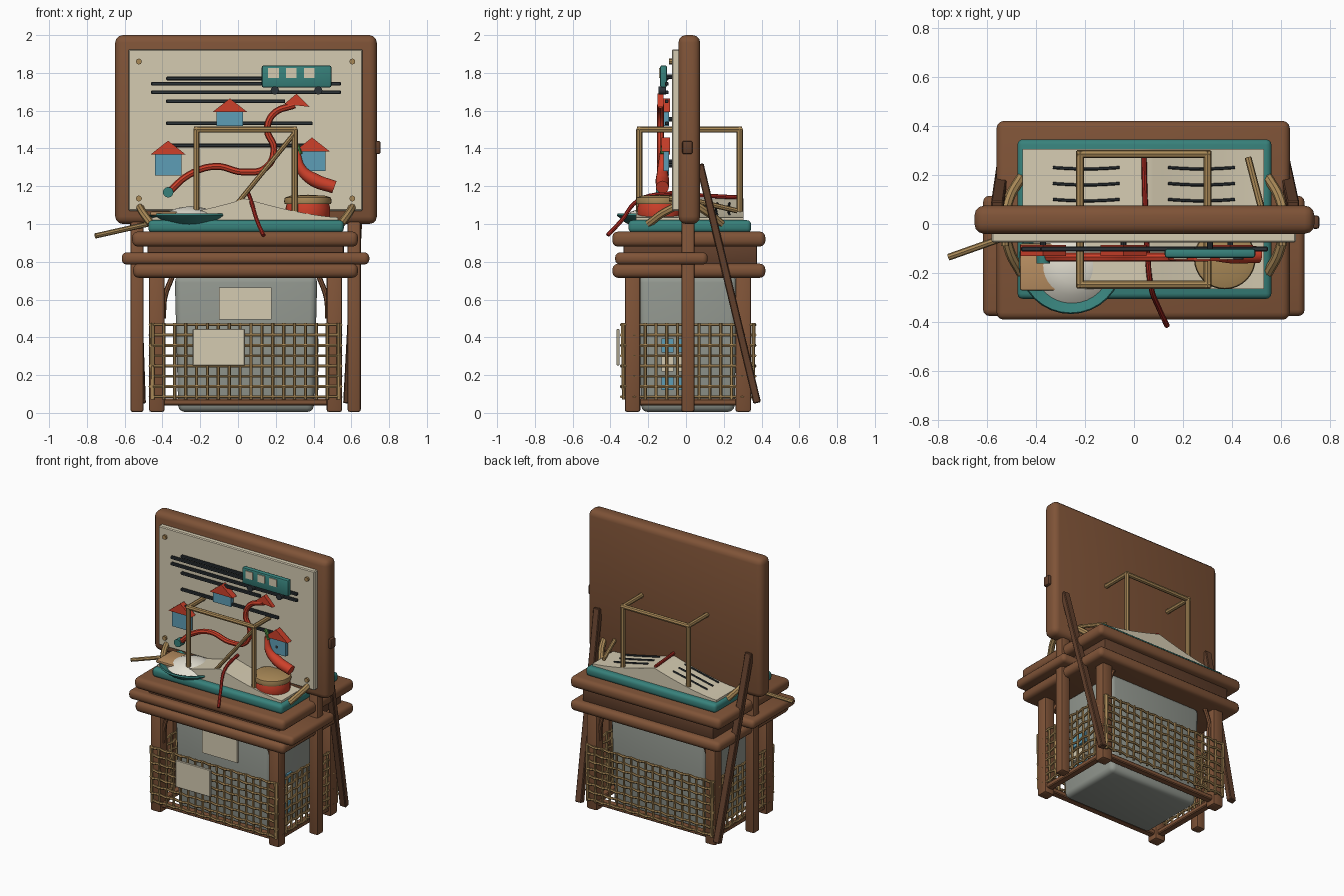
import bpy, bmesh, math
from mathutils import Vector

if "Cube" in bpy.data.objects:
    bpy.data.objects.remove(bpy.data.objects["Cube"])


def mat(name, r, g, b):
    m = bpy.data.materials.new(name)
    m.diffuse_color = [(c / 255) ** 2.2 for c in (r, g, b)] + [1]
    m.use_nodes = True
    m.node_tree.nodes["Principled BSDF"].inputs["Base Color"].default_value = m.diffuse_color
    return m


WOOD, DARK = mat("wood", 126, 84, 58), mat("dark_wood", 98, 66, 48)
CREAM, TEAL = mat("paper", 212, 202, 176), mat("teal", 58, 128, 122)
GOLD, RED = mat("cane", 168, 136, 88), mat("red", 204, 66, 46)
BLUE, BLACK = mat("blue", 94, 156, 180), mat("charcoal", 48, 54, 58)
GREY, TAN = mat("bin_grey", 145, 150, 142), mat("tan", 184, 142, 98)
RICE, GREEN = mat("rice", 226, 222, 208), mat("green", 70, 120, 60)
CRIMSON = mat("ribbon_red", 165, 45, 38)


def finish(ob, m):
    ob.data.materials.append(m)
    bpy.ops.object.select_all(action='DESELECT')
    ob.select_set(True)
    bpy.context.view_layer.objects.active = ob
    bpy.ops.object.shade_smooth_by_angle(angle=math.radians(35))
    return ob


def from_bm(name, bm, m):
    bmesh.ops.recalc_face_normals(bm, faces=bm.faces)
    me = bpy.data.meshes.new(name)
    bm.to_mesh(me)
    bm.free()
    ob = bpy.data.objects.new(name, me)
    bpy.context.collection.objects.link(ob)
    return finish(ob, m)


def box(name, x, y, z, m, bev=0.0, seg=2, taper=1.0):
    """Box from (min, max) ranges, with bevel and optional bottom taper."""
    bm = bmesh.new()
    bmesh.ops.create_cube(bm, size=1)
    for v in bm.verts:
        k = taper if v.co.z < 0 else 1
        v.co = [(a + b) / 2 + c * (b - a) * s for (a, b), c, s in zip((x, y, z), v.co, (k, k, 1))]
    if bev:
        bmesh.ops.bevel(bm, geom=bm.edges[:], offset=bev, segments=seg, profile=0.5, affect='EDGES')
    return from_bm(name, bm, m)


def tube(name, paths, r, m, smooth=False, radii=None, res=2):
    """Round rods along one or more point paths, as a single mesh."""
    cu = bpy.data.curves.new(name, 'CURVE')
    cu.dimensions, cu.bevel_depth, cu.bevel_resolution = '3D', r, res
    cu.use_fill_caps, cu.resolution_u = True, 6
    for pts in paths:
        sp = cu.splines.new('BEZIER' if smooth else 'POLY')
        dst = sp.bezier_points if smooth else sp.points
        dst.add(len(pts) - 1)
        for i, p in enumerate(pts):
            dst[i].co = p if smooth else (*p, 1)
            dst[i].radius = radii[i] if radii else 1
            if smooth:
                dst[i].handle_left_type = dst[i].handle_right_type = 'AUTO'
    ob = bpy.data.objects.new(name, cu)
    bpy.context.collection.objects.link(ob)
    bpy.ops.object.select_all(action='DESELECT')
    ob.select_set(True)
    bpy.context.view_layer.objects.active = ob
    bpy.ops.object.convert(target='MESH')
    return finish(bpy.context.view_layer.objects.active, m)


def lathe(name, profile, cx, cy, m, n=32):
    bm = bmesh.new()
    vs = [bm.verts.new((cx + r, cy, z)) for r, z in profile]
    es = [bm.edges.new(p) for p in zip(vs, vs[1:])]
    bmesh.ops.spin(bm, geom=vs + es, cent=(cx, cy, 0), axis=(0, 0, 1), angle=math.tau, steps=n)
    bmesh.ops.remove_doubles(bm, verts=bm.verts, dist=1e-4)
    return from_bm(name, bm, m)


def prism(name, xz, y0, y1, m):
    """Extrude an x-z outline along y."""
    bm = bmesh.new()
    f = bm.faces.new([bm.verts.new((x, y0, z)) for x, z in xz])
    new = bmesh.ops.extrude_face_region(bm, geom=[f])['geom']
    bmesh.ops.translate(bm, vec=(0, y1 - y0, 0), verts=[v for v in new if isinstance(v, bmesh.types.BMVert)])
    return from_bm(name, bm, m)


# Display board with posts, braces, paper and pins
box("board", (-.65, .735), (-.04, .075), (1, 2), WOOD, .04, 3)
box("board_paper", (-.58, .66), (-.075, -.035), (1.07, 1.925), CREAM, .006, 1)
for x in (-.535, .615):
    box("board_post", (x - .035, x + .035), (-.025, .045), (0.005, 1.02), WOOD, .012)
    brace = box("board_brace", (-.025, .025), (-.02, .02), (-.65, .65), DARK, .005, 1)
    brace.location = (x, .225, .685)
    brace.rotation_euler = (math.radians(13.5), math.radians(3 if x > 0 else -2), 0)
    for z in (1.135, 1.86):
        px = -.525 if x < 0 else .605
        tube("board_pin", [[(px, -.07, z), (px, -.09, z)]], .016, GOLD)
box("side_hook", (.725, .755), (-.02, .035), (1.37, 1.44), DARK, .01)

# Table: slabs, apron, legs, rails and curved corner braces
box("top_slab", (-.56, .635), (-.39, .42), (.88, .96), WOOD, .03, 3)
box("lower_slab", (-.555, .635), (-.39, .42), (.715, .79), WOOD, .03, 3)
box("shelf_slab", (-.615, .695), (-.375, .115), (.785, .85), WOOD, .026, 3)
box("apron", (-.48, .56), (-.33, .375), (.78, .89), DARK, .01)
for x in (-.43, .51):
    for y in (-.283, .303):
        box("leg", (x - .041, x + .041), (y - .041, y + .041), (.005, .73), WOOD, .012)
        s = 1 if x < 0 else -1
        tube("corner_brace", [[(x + .035 * s, y, .5), (x + .042 * s, y, .61), (x + .085 * s, y, .73)]],
             .014, WOOD, True)
    box("side_rail", (x - .025, x + .025), (-.25, .27), (.04, .075), WOOD, .006, 1)
for y in (-.283, .303):
    box("long_rail", (-.4, .48), (y - .025, y + .025), (.04, .075), WOOD, .006, 1)

# Storage bin with labels and a striped side
box("bin", (-.335, .42), (-.25, .27), (.005, .725), GREY, .035, 3, .95)
box("bin_label", (-.1, .178), (-.265, -.24), (.495, .665), CREAM)
for i, c in enumerate((BLUE, CREAM, BLUE)):
    z = .12 + i * .1
    box("side_swatch", (.40, .426), (-.13, -.065), (z, z + .075), c)
    box("side_swatch_inner", (.40, .426), (-.05, .01), (z, z + .075), c)


# Woven cane panels on all four sides
def weave(name, a, b, nrm, n):
    a, b, nrm = Vector(a), Vector(b), Vector(nrm)
    rods = []
    for i in range(n):
        p = a.lerp(b, i / (n - 1))
        rods.append([p + Vector((0, 0, .07)), p + nrm * .006 + Vector((0, 0, .475))])
    for j in range(8):
        z = Vector((0, 0, .085 + j * .0545))
        rods.append([a.lerp(b, i / (n - 1)) + nrm * (.01 if (i + j) % 2 else -.004) + z for i in range(n)])
    tube(name, rods, .0085, GOLD, res=1)


weave("weave_front", (-.45, -.332, 0), (.53, -.332, 0), (0, -1, 0), 18)
weave("weave_back", (-.45, .355, 0), (.53, .355, 0), (0, 1, 0), 18)
weave("weave_left", (-.455, -.33, 0), (-.455, .355, 0), (-1, 0, 0), 13)
weave("weave_right", (.535, -.33, 0), (.535, .355, 0), (1, 0, 0), 13)
box("hanging_card", (-.24, .037), (-.368, -.352), (.25, .445), CREAM, .004, 1)

# Tray with bowed handles
box("tray", (-.475, .56), (-.305, .345), (.955, 1.02), TEAL, .022, 3)
for s, x0 in ((-1, -.46), (1, .545)):
    tube("tray_handle", [[(x0, -.2, 1.0), (x0 + s * .05, -.1, 1.07), (x0 + s * .065, .02, 1.11),
                          (x0 + s * .05, .1, 1.07), (x0, .19, 1.0)]], .021, GOLD, True)
tube("long_stick", [[(.465, .27, 1.07), (.52, .06, 1.12)]], .014, GOLD)


# Open book: pages rise toward the spine, with text strokes and ribbon
def page_z(x):
    t = min(1, abs(x - .04) / .495)
    return 1.035 + .1 * (1 - t) ** 1.5


xs = [-.455 + .985 * i / 24 for i in range(25)]
prism("open_book", [(x, page_z(x)) for x in xs] + [(.53, 1.015), (-.455, 1.015)], -.265, .305, CREAM)
strokes = []
for y in (.1, .165, .23):
    for x0, x1 in ((-.33, -.06), (.14, .41)):
        strokes.append([(x0 + (x1 - x0) * k / 6, y - .006 * math.sin(k * math.pi / 6),
                         page_z(x0 + (x1 - x0) * k / 6) + .004) for k in range(7)])
tube("text_strokes", strokes, .006, BLACK, res=1)
tube("ribbon", [[(.04, .29, 1.14), (.045, .1, 1.15), (.055, -.12, 1.16), (.07, -.26, 1.12),
                 (.1, -.34, 1.02), (.135, -.415, .94)]], .011, CRIMSON, True)

# Cane cube frame with a diagonal stick
X, Y = (-.22, .3), (-.247, .285)
tube("cube_frame_posts", [[(x, y, 1.03), (x, y, 1.5)] for x in X for y in Y], .0165, GOLD)
tube("cube_frame_top", [[(x, Y[0] - .012, 1.5), (x, Y[1] + .012, 1.5)] for x in X]
     + [[(X[0] - .012, y, 1.5), (X[1] + .012, y, 1.5)] for y in Y], .0165, GOLD)
tube("diagonal_stick", [[(-.06, -.25, 1.04), (.295, -.25, 1.475)]], .013, GOLD)

# Bowl of rice, flat paddle
lathe("bowl", [(0, .97), (.1, .97), (.17, 1.01), (.212, 1.045), (.207, 1.055), (.19, 1.05), (.15, 1.025), (0, 1.01)],
      -.258, -.155, TEAL)
lathe("rice", [(0, 1.095), (.07, 1.085), (.12, 1.065), (.16, 1.03), (0, 1.025)], -.25, -.17, RICE)
box("paddle_blade", (-.465, -.28), (-.27, -.08), (1.045, 1.065), TAN, .007)
tube("paddle_handle", [[(-.755, -.135, .937), (-.43, -.02, 1.01)]], .014, GOLD)

# Lidded pot
lathe("pot", [(0, 1.01), (.105, 1.01), (.118, 1.03), (.118, 1.085), (.11, 1.115), (0, 1.115)], .37, -.14, RED)
lathe("pot_lid", [(0, 1.105), (.122, 1.105), (.126, 1.12), (.122, 1.14), (.09, 1.15), (0, 1.155)], .37, -.14, GOLD)

# Pepper with stem
tube("pepper", [[(.315, -.125, 1.385), (.335, -.125, 1.29), (.4, -.125, 1.235), (.51, -.125, 1.195)]],
     .036, RED, True, [.35, .75, 1, .95], 4)
tube("pepper_stem", [[(.33, -.125, 1.37), (.315, -.12, 1.41), (.295, -.11, 1.425)]], .013, GREEN, True)

# Map lines, route and houses
for x0, x1, z in ((-.38, .25, 1.77), (-.46, .545, 1.742), (-.46, .545, 1.697), (-.38, .25, 1.65),
                  (-.38, .395, 1.533), (-.38, .395, 1.415)):
    box("map_line", (x0, x1), (-.112, -.092), (z - .01, z + .01), BLACK, .004, 1)
route = [(-.37, 1.165), (-.26, 1.26), (-.12, 1.305), (.03, 1.275), (.15, 1.3), (.19, 1.4),
         (.155, 1.5), (.19, 1.585), (.3, 1.63)]
tube("route", [[(x, -.135, z) for x, z in route]], .018, RED, True)
tube("route_start", [[(-.37, -.16, 1.168), (-.37, -.11, 1.168)]], .028, TEAL, res=4)
prism("route_arrow", [(.245, 1.635), (.38, 1.62), (.31, 1.69)], -.15, -.12, RED)
for x, z, h in ((-.37, 1.258, .11), (-.043, 1.52, .072), (.392, 1.28, .105)):
    box("house", (x - .07, x + .07), (-.12, -.09), (z, z + h), BLUE)
    prism("house_roof", [(x - .093, z + h), (x + .093, z + h), (x, z + h + .073)], -.13, -.085, RED)

# Bus
box("bus_body", (.125, .495), (-.138, -.1), (1.722, 1.84), TEAL, .012)
for x in (.188, .283, .377):
    box("bus_window", (x - .028, x + .028), (-.144, -.13), (1.772, 1.825), CREAM)
for x in (.195, .425):
    tube("bus_wheel", [[(x, -.145, 1.707), (x, -.105, 1.707)]], .022, BLACK, res=4)
# Mounting pegs hold the map pieces off the paper
tube("map_pegs", [[(x, -.12, z), (x, -.07, z)] for x, z in
                  ((.31, 1.78), (-.37, 1.31), (-.043, 1.555), (.392, 1.33))], .012, BLACK)
